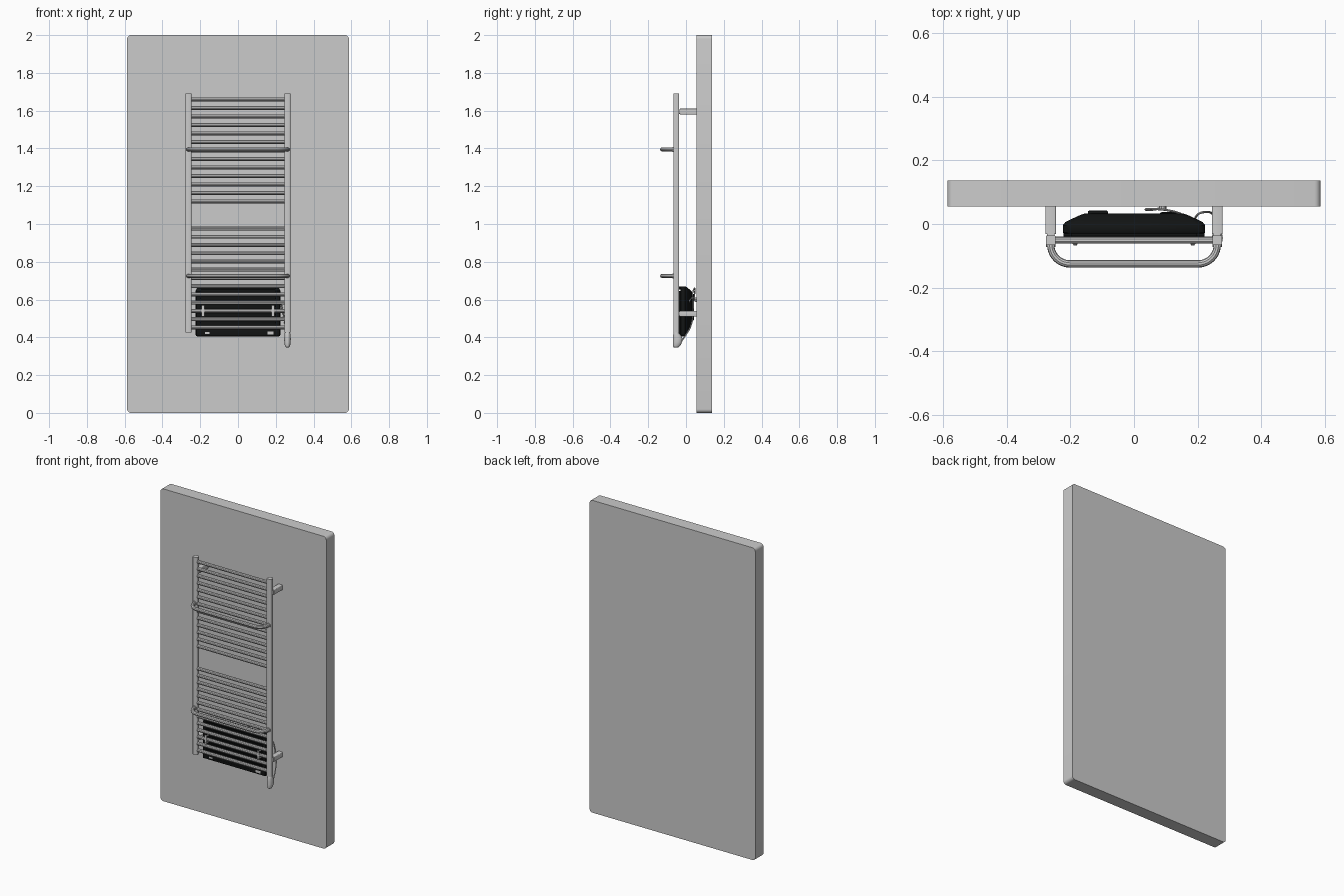
import bpy, bmesh, math
from mathutils import Vector

if "Cube" in bpy.data.objects:
    bpy.data.objects.remove(bpy.data.objects["Cube"])

black = bpy.data.materials.new("black_plastic")
black.diffuse_color = (0.006, 0.007, 0.007, 1)
black.use_nodes = True
black.node_tree.nodes["Principled BSDF"].inputs["Base Color"].default_value = black.diffuse_color


def finish(name, bm, mat=None, smooth=True):
    bmesh.ops.recalc_face_normals(bm, faces=bm.faces)
    me = bpy.data.meshes.new(name)
    bm.to_mesh(me)
    bm.free()
    ob = bpy.data.objects.new(name, me)
    bpy.context.collection.objects.link(ob)
    if mat:
        me.materials.append(mat)
    if smooth:
        bpy.ops.object.select_all(action='DESELECT')
        ob.select_set(True)
        bpy.context.view_layer.objects.active = ob
        bpy.ops.object.shade_smooth_by_angle(angle=math.radians(35))
    return ob


def box(name, lo, hi, bevel=0.0, axis=None, segs=3, mat=None):
    """Box from corner to corner; bevels all edges or only those along one axis."""
    lo, hi = Vector(lo), Vector(hi)
    bm = bmesh.new()
    bmesh.ops.create_cube(bm, size=1)
    for v in bm.verts:
        v.co = (lo + hi) / 2 + v.co * (hi - lo)
    if bevel:
        edges = [e for e in bm.edges if axis is None or
                 abs((e.verts[0].co - e.verts[1].co).normalized()[axis]) > 0.9]
        bmesh.ops.bevel(bm, geom=edges, offset=bevel, segments=segs, profile=0.5, affect='EDGES')
    return finish(name, bm, mat)


def loft(name, rings, mat=None):
    """Skin a list of equal-length point rings and cap both ends."""
    bm = bmesh.new()
    vs = [[bm.verts.new(p) for p in r] for r in rings]
    n = len(vs[0])
    for a, b in zip(vs, vs[1:]):
        for i in range(n):
            j = (i + 1) % n
            bm.faces.new((a[i], a[j], b[j], b[i]))
    bm.faces.new(vs[0])
    bm.faces.new(vs[-1])
    return finish(name, bm, mat)


def tube(name, pts, r, mat=None, sides=16, spline='POLY'):
    """Round tube along a path."""
    cu = bpy.data.curves.new(name, 'CURVE')
    cu.dimensions = '3D'
    cu.bevel_depth = r
    cu.bevel_resolution = sides // 4 - 1
    cu.use_fill_caps = True
    s = cu.splines.new(spline)
    s.points.add(len(pts) - 1)
    for p, co in zip(s.points, pts):
        p.co = (*co, 1)
    if spline == 'NURBS':
        s.order_u, s.use_endpoint_u, s.resolution_u = 4, True, 6
    ob = bpy.data.objects.new(name, cu)
    bpy.context.collection.objects.link(ob)
    bpy.ops.object.select_all(action='DESELECT')
    ob.select_set(True)
    bpy.context.view_layer.objects.active = ob
    bpy.ops.object.convert(target='MESH')
    ob = bpy.context.object
    if mat:
        ob.data.materials.clear()
        ob.data.materials.append(mat)
    bpy.ops.object.shade_smooth_by_angle(angle=math.radians(35))
    return ob


UX, UY = 0.262, -0.051

# wall panel with rounded corners
box("wall_panel", (-0.587, 0.055, 0), (0.587, 0.137, 2), 0.02, axis=1, segs=5)

# uprights, wall brackets and hanger collars on both sides
for side, s in (("left", -1), ("right", 1)):
    x = s * UX
    box(side + "_upright", (x - 0.0155, UY - 0.015, 0.425), (x + 0.0155, UY + 0.015, 1.69), 0.006, axis=2)
    for lvl, z in (("upper", 1.595), ("lower", 0.525)):
        box(f"{side}_{lvl}_bracket_neck", (x - 0.012, -0.04, z - 0.012), (x + 0.012, -0.025, z + 0.012), 0.003, axis=1)
        box(f"{side}_{lvl}_bracket", (x - 0.0165, -0.032, z - 0.0155), (x + 0.0165, 0.056, z + 0.0155), 0.004, axis=1)

# two ladders of horizontal bars
for group, top, pitch in (("upper", 1.66, 0.045), ("lower", 0.976, 0.0436)):
    for i in range(13):
        z = top - i * pitch
        tube(f"{group}_bar_{i + 1}", [(-UX + 0.01, UY, z), (UX - 0.01, UY, z)], 0.011)

# U-shaped towel hangers
R, FY = 0.06, -0.1255
arc = [(UX - R + R * math.cos(a), FY + R - R * math.sin(a)) for a in
       [math.radians(9 * k) for k in range(11)]]
half = [(UX, UY)] + arc
for lvl, z in (("upper", 1.395), ("lower", 0.725)):
    path = [(x, y, z) for x, y in half] + [(-x, y, z) for x, y in reversed(half)]
    tube(lvl + "_towel_hanger", path, 0.0115)
    for side, s in (("left", -1), ("right", 1)):
        tube(f"{side}_{lvl}_hanger_collar", [(s * UX, -0.055, z), (s * UX, -0.072, z)], 0.0145)


# fan heater body, tapering towards the wall
def ring(y, w, z0, z1, cx, cz, b=0.008):
    return [(-w + b, y, z0), (w - b, y, z0), (w, y, z0 + b), (w, y, z1 - cz), (w - cx * .3, y, z1 - cz * .4),
            (w - cx, y, z1), (-w + cx, y, z1), (-w + cx * .3, y, z1 - cz * .4), (-w, y, z1 - cz), (-w, y, z0 + b)]


loft("heater_body", [ring(-0.030, 0.220, 0.408, 0.668, 0.024, 0.024),
                     ring(-0.027, 0.224, 0.405, 0.670, 0.024, 0.024),
                     ring(-0.004, 0.224, 0.405, 0.670, 0.024, 0.024),
                     ring(0.006, 0.216, 0.418, 0.664, 0.024, 0.024),
                     ring(0.026, 0.175, 0.455, 0.648, 0.024, 0.024),
                     ring(0.033, 0.155, 0.475, 0.638, 0.024, 0.024)], black)
# front grille slats and surround
for i in range(14):
    z = 0.455 + i * 0.0145
    box(f"heater_grille_slat_{i + 1}", (-0.2, -0.037, z - 0.003), (0.2, -0.029, z + 0.003), mat=black)
for side, s in (("left", -1), ("right", 1)):
    xa, xb = sorted((s * 0.198, s * 0.222))
    box(f"heater_{side}_frame", (xa, -0.039, 0.41), (xb, -0.025, 0.645), 0.003, mat=black)
box("heater_top_frame", (-0.199, -0.039, 0.652), (0.199, -0.025, 0.668), 0.003, mat=black)
# control lip with outlet slot and small display
box("heater_control_lip", (-0.222, -0.041, 0.406), (0.222, -0.025, 0.442), 0.004, mat=black)
box("heater_outlet_slot", (-0.125, -0.043, 0.420), (0.135, -0.039, 0.424), mat=black)
box("heater_display", (0.155, -0.0425, 0.416), (0.188, -0.039, 0.431))
box("heater_switch", (-0.175, -0.0425, 0.418), (-0.150, -0.039, 0.427))
# rear mounts
for side, s in (("left", -1), ("right", 1)):
    xa, xb = sorted((s * 0.082, s * 0.145))
    box(f"heater_{side}_rear_mount", (xa, 0.025, 0.49), (xb, 0.042 if s < 0 else 0.037, 0.63), 0.004, mat=black)

# clips holding the heater to the bars
for side, s in (("left", -1), ("right", 1)):
    x = s * 0.185
    box(f"{side}_clip", (x - 0.008, -0.064, 0.51), (x + 0.008, -0.058, 0.57), 0.002)
    for i, z in enumerate((0.518, 0.562)):
        tube(f"{side}_clip_screw_{i + 1}", [(x, -0.067, z), (x, -0.03, z)], 0.005, sides=12)

# heating element thermostat under the right upright
N = 20
prof = [(0.428, 0.013, 0.013, 0), (0.420, 0.015, 0.015, 0), (0.412, 0.016, 0.020, 0.003),
        (0.395, 0.0175, 0.025, 0.007), (0.375, 0.017, 0.024, 0.006), (0.357, 0.014, 0.020, 0.002),
        (0.348, 0.010, 0.014, -0.001), (0.345, 0.005, 0.007, -0.002)]
loft("thermostat_head", [[(UX + rx * math.cos(k * math.tau / N), UY + dy + ry * math.sin(k * math.tau / N), z)
                          for k in range(N)] for z, rx, ry, dy in prof])

# power cables running behind the heater
tube("thermostat_cable", [(0.262, -0.03, 0.37), (0.262, -0.01, 0.40), (0.255, 0.02, 0.44), (0.245, 0.036, 0.49),
                          (0.235, 0.038, 0.56), (0.215, 0.038, 0.62), (0.195, 0.03, 0.61), (0.19, 0.01, 0.58)],
     0.0035, sides=12, spline='NURBS')
tube("heater_cable", [(0.15, 0.03, 0.61), (0.14, 0.036, 0.645), (0.10, 0.046, 0.665), (0.05, 0.048, 0.655),
                      (0.03, 0.046, 0.63), (0.05, 0.042, 0.60), (0.09, 0.05, 0.59), (0.09, 0.056, 0.59)],
     0.0035, sides=12, spline='NURBS')
tube("cable_outlet", [(0.09, 0.045, 0.60), (0.09, 0.056, 0.60)], 0.012)
